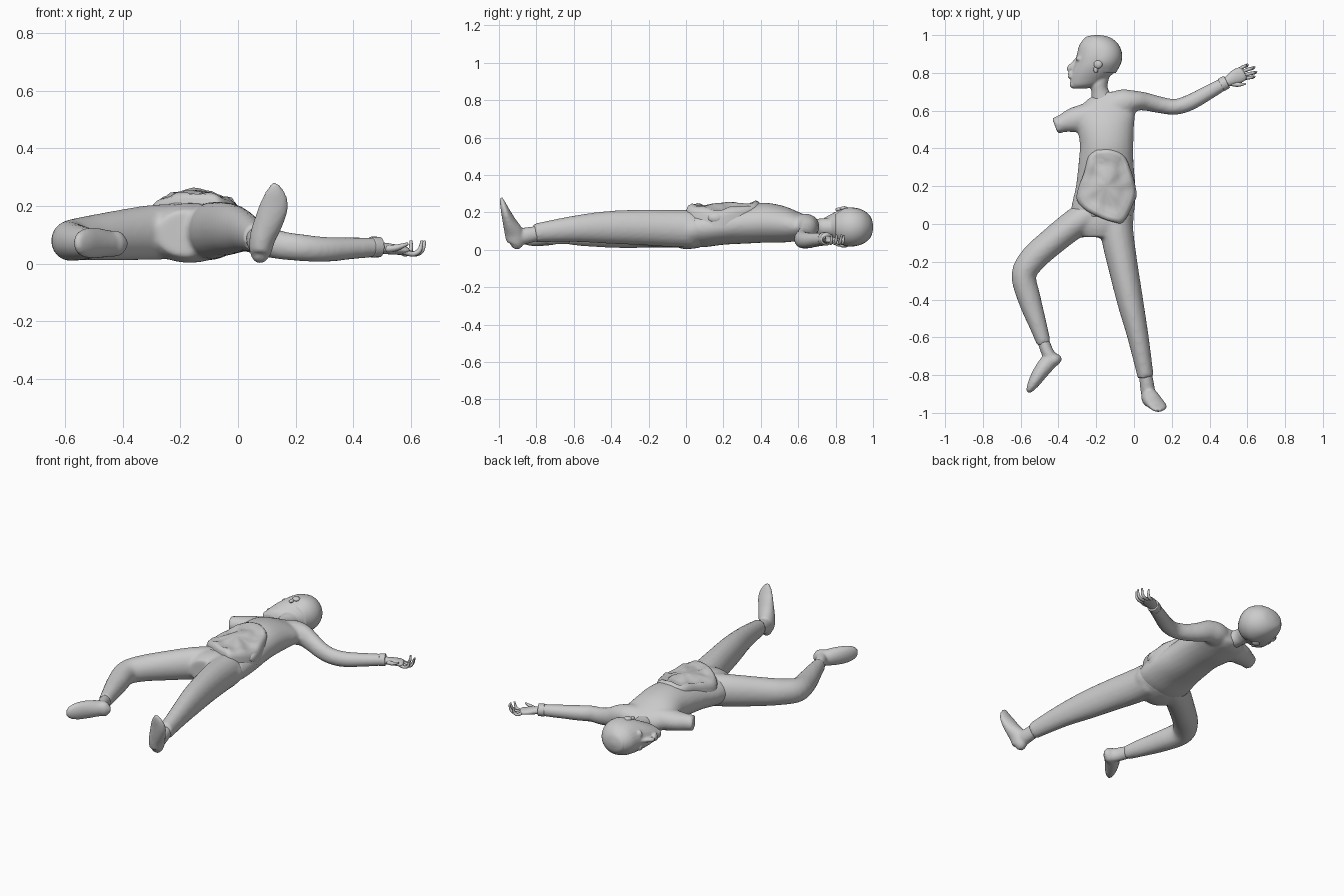
import bpy, bmesh, math, random
from mathutils import Vector, noise

random.seed(3)


def spline(pts, steps):
    """Catmull-Rom through tuples (x, y, z, half width, half height)."""
    out = []
    for i in range(len(pts) - 1):
        a, b = pts[max(i - 1, 0)], pts[i]
        c, d = pts[i + 1], pts[min(i + 2, len(pts) - 1)]
        for k in range(steps):
            t = k / steps
            out.append([0.5 * (2*q + (r - p)*t + (2*p - 5*q + 4*r - s)*t*t
                               + (3*q - p - 3*r + s)*t**3)
                        for p, q, r, s in zip(a, b, c, d)])
    return out + [list(pts[-1])]


def tube(bm, pts, up=(0, 0, 1), axis=None, sides=20, steps=4):
    """Closed elliptical loft along a smoothed path."""
    path = spline(pts, steps)
    up, rings = Vector(up), []
    for i, p in enumerate(path):
        c = Vector(p[:3])
        t = Vector(path[min(i + 1, len(path) - 1)][:3]) - Vector(path[max(i - 1, 0)][:3])
        t = Vector(axis) if axis else t
        t.normalize()
        side = t.cross(up).normalized()
        top = side.cross(t)
        w, h = max(p[3], 0.002), max(p[4], 0.002)
        ring = []
        for k in range(sides):
            a = math.tau * k / sides
            ring.append(bm.verts.new(c + side * math.cos(a) * w + top * math.sin(a) * h))
        rings.append(ring)
    for r, s in zip(rings, rings[1:]):
        for k in range(sides):
            bm.faces.new((r[k], r[(k + 1) % sides], s[(k + 1) % sides], s[k]))
    bm.faces.new(rings[0][::-1])
    bm.faces.new(rings[-1])


def ball(bm, loc, scale):
    new = bmesh.ops.create_uvsphere(bm, u_segments=16, v_segments=10, radius=1)["verts"]
    bmesh.ops.scale(bm, vec=scale, verts=new)
    bmesh.ops.translate(bm, vec=loc, verts=new)


def finish(name, bm, voxel=None, smooth=4):
    bmesh.ops.recalc_face_normals(bm, faces=bm.faces)
    me = bpy.data.meshes.new(name)
    for f in bm.faces:
        f.smooth = True
    bm.to_mesh(me)
    bm.free()
    ob = bpy.data.objects.new(name, me)
    bpy.context.collection.objects.link(ob)
    if voxel:
        m = ob.modifiers.new("fuse", 'REMESH')
        m.mode, m.voxel_size, m.use_smooth_shade = 'VOXEL', voxel, True
        m = ob.modifiers.new("soften", 'SMOOTH')
        m.factor, m.iterations = 0.5, smooth
    return ob


# shirt: torso, sleeve of the whole arm, short torn sleeve
bm = bmesh.new()
tube(bm, [(-.17, .035, .115, .165, .10), (-.162, .10, .117, .168, .103),
          (-.15, .2, .125, .158, .098), (-.148, .32, .138, .146, .105),
          (-.145, .42, .145, .142, .107), (-.15, .52, .137, .15, .098),
          (-.145, .6, .125, .15, .078), (-.135, .66, .115, .11, .06),
          (-.13, .70, .115, .05, .04)], axis=(0, 1, 0), sides=28)
tube(bm, [(-.13, .60, .13, .08, .06), (-.06, .64, .125, .075, .068),
          (.0, .652, .115, .055, .064), (.06, .648, .09, .048, .056),
          (.14, .63, .066, .044, .05), (.22, .62, .056, .042, .047),
          (.30, .645, .05, .043, .044), (.40, .70, .054, .039, .038),
          (.485, .748, .058, .033, .034)])
tube(bm, [(-.16, .585, .13, .08, .07), (-.25, .565, .13, .075, .065),
          (-.33, .548, .13, .064, .055), (-.38, .532, .13, .048, .048),
          (-.418, .518, .13, .045, .045)])
finish("shirt", bm, .011)

# trousers: pelvis, straight leg, bent leg
bm = bmesh.new()
tube(bm, [(-.16, .09, .11, .15, .095), (-.165, .03, .108, .165, .103),
          (-.17, -.02, .105, .15, .10), (-.18, -.07, .105, .10, .08)], axis=(0, -1, 0), sides=28)
tube(bm, [(-.095, .04, .112, .085, .10), (-.085, -.08, .115, .086, .10),
          (-.055, -.24, .12, .078, .095), (-.018, -.42, .12, .069, .087),
          (.022, -.6, .112, .056, .070), (.062, -.81, .09, .043, .050)])
tube(bm, [(-.22, .06, .112, .08, .097), (-.31, .005, .108, .078, .095),
          (-.43, -.09, .097, .074, .086), (-.53, -.18, .088, .072, .076),
          (-.583, -.27, .08, .066, .07), (-.553, -.40, .073, .061, .062),
          (-.51, -.53, .07, .048, .052), (-.476, -.635, .068, .037, .04)])
finish("trousers", bm, .011)

# feet
bm = bmesh.new()
tube(bm, [(.06, -.79, .088, .034, .04), (.07, -.86, .075, .038, .044),
          (.076, -.91, .065, .036, .045)])
tube(bm, [(.075, -.925, .012, .015, .015), (.077, -.912, .035, .036, .044),
          (.085, -.92, .09, .045, .05), (.108, -.945, .15, .05, .036),
          (.126, -.965, .205, .049, .024), (.128, -.98, .25, .033, .015),
          (.126, -.988, .28, .01, .006)], up=(0, -1, 0))
finish("straight_foot", bm, .008, 3)
bm = bmesh.new()
tube(bm, [(-.48, -.62, .068, .032, .037), (-.462, -.67, .07, .033, .04),
          (-.44, -.71, .07, .034, .042)])
tube(bm, [(-.385, -.708, .07, .012, .014), (-.41, -.715, .07, .032, .042),
          (-.45, -.73, .07, .044, .046), (-.495, -.785, .072, .040, .053),
          (-.53, -.84, .072, .031, .050), (-.553, -.878, .072, .018, .034),
          (-.562, -.893, .072, .005, .01)])
finish("bent_foot", bm, .008, 3)

# hand with cuffed wrist, four curled fingers and a thumb
bm = bmesh.new()
tube(bm, [(.45, .73, .056, .025, .022), (.50, .757, .054, .028, .02),
          (.54, .78, .05, .039, .018), (.575, .795, .046, .037, .015),
          (.585, .80, .046, .02, .01)])
for (x0, y0), (x1, y1) in zip([(.57, .768), (.575, .785), (.57, .805), (.56, .82)],
                              [(.638, .78), (.648, .806), (.638, .832), (.60, .846)]):
    xm, ym = (x0 + x1) / 2, (y0 + y1) / 2
    tube(bm, [(x0, y0, .045, .01, .01), (xm, ym, .034, .009, .009),
              ((xm + x1) / 2 + .008, (ym + y1) / 2, .046, .0085, .0085),
              (x1, y1, .08, .005, .005)], sides=8)
tube(bm, [(.515, .745, .052, .014, .013), (.55, .738, .056, .012, .011),
          (.59, .742, .07, .005, .005)], sides=8)
finish("hand", bm)
bm = bmesh.new()
tube(bm, [(.462, .736, .058, .036, .036), (.478, .745, .058, .036, .036),
          (.492, .752, .058, .035, .035)])
finish("cuff", bm)

# head turned to the side: rows are height, face edge, back edge, half breadth
rows = [(1.0, -.205, -.185, .008), (.988, -.255, -.13, .052), (.95, -.288, -.085, .086),
        (.90, -.302, -.066, .101), (.85, -.314, -.072, .099), (.81, -.327, -.098, .086),
        (.77, -.336, -.14, .066), (.735, -.337, -.19, .045), (.717, -.325, -.25, .018)]
bm = bmesh.new()
tube(bm, [((a + b) / 2, y, .122, (b - a) / 2, h) for y, a, b, h in rows],
     axis=(0, -1, 0), sides=28)
tube(bm, [(-.17, .82, .12, .05, .05), (-.185, .75, .12, .047, .05),
          (-.18, .70, .118, .046, .048), (-.16, .63, .118, .07, .05)])
tube(bm, [(-.305, .872, .122, .008, .008), (-.325, .845, .122, .013, .012),
          (-.34, .822, .122, .014, .017), (-.33, .808, .122, .006, .012)], up=(-1, 0, 0))
for y in (.794, .779):
    ball(bm, (-.337, y, .122), (.014, .008, .026))
ball(bm, (-.325, .738, .122), (.016, .02, .026))
for s in (-1, 1):
    ball(bm, (-.29, .875, .122 + s * .042), (.02, .012, .022))
finish("head", bm, .006, 3)

# ears
for s, n in ((-1, "lower"), (1, "upper")):
    bm = bmesh.new()
    ball(bm, (-.19, .845, .122 + s * .099), (.023, .022, .012))
    ball(bm, (-.202, .818, .122 + s * .094), (.012, .02, .010))
    finish(n + "_ear", bm)

# hair cap with its edge in front of the ears
bm = bmesh.new()
tube(bm, [((max(a, -.262) + b) / 2, y, .122, (b - max(a, -.262)) / 2 + .003, h + .002)
          for y, a, b, h in rows[:5]] + [(-.158, .80, .122, .062, .07)],
     axis=(0, -1, 0), sides=28)
finish("hair_cap", bm)

# ragged open belly: lumpy patch following the torso
outline = [(-.20, .395), (-.13, .40), (-.06, .37), (-.022, .30), (.006, .21), (.008, .15),
           (-.02, .07), (-.06, .008), (-.10, .008), (-.17, .03), (-.25, .07), (-.302, .125),
           (-.295, .19), (-.265, .27), (-.24, .36)]
edge = spline([p for p in outline + outline[:1]], 3)[:-1]
bm = bmesh.new()
loops = []
for t, lift in ((1, -.045), (1.0, .008), (.96, .024), (.86, .03), (.7, .018), (.5, .022), (.3, .026), (.1, .024)):
    ring = []
    for ex, ey in edge:
        x, y = -.145 + (ex + .145) * t, .2 + (ey - .2) * t
        base = .12 + (.098 + .04 * max(0, y - .1)) * math.sqrt(max(.1, 1 - ((x + .15) / .18) ** 2))
        bump = .014 * noise.noise(Vector((x * 22, y * 16, 1.7))) if t < .95 else 0
        ring.append(bm.verts.new((x, y, min(base + lift + bump, .266))))
    loops.append(ring)
n = len(edge)
for r, s in zip(loops, loops[1:]):
    for k in range(n):
        bm.faces.new((r[k], r[(k + 1) % n], s[(k + 1) % n], s[k]))
bm.faces.new(loops[-1])
ball(bm, (-.008, .16, .17), (.022, .045, .03))
finish("belly_wound", bm)
